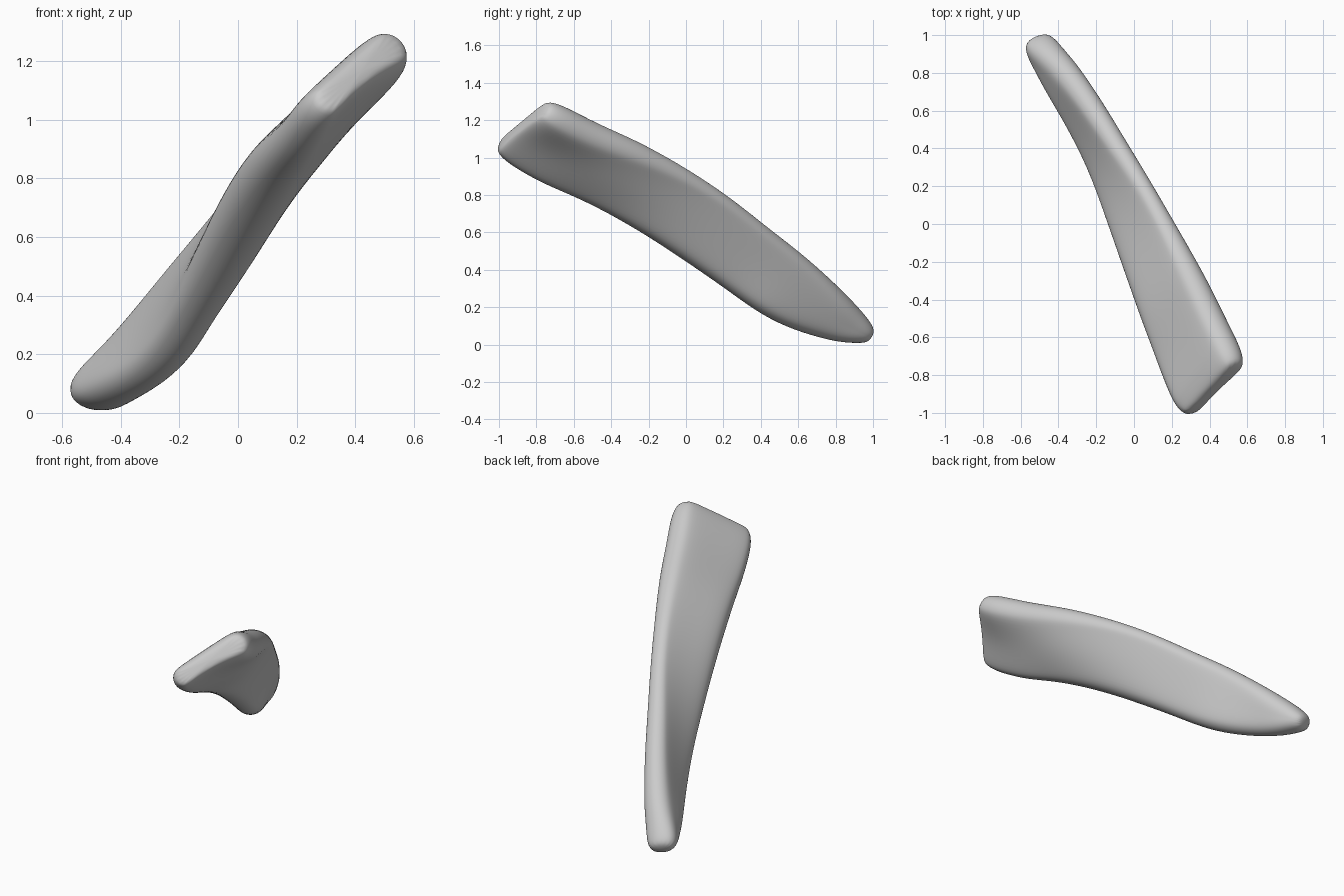
import bpy, bmesh, math
from mathutils import Vector

# Long axis of the shaft and the two directions spanning its cross-sections
AXIS = Vector((-0.40, 0.78, -0.48)).normalized()
UP = Vector((0, 0.524, 0.852)).normalized()
SIDE = AXIS.cross(UP).normalized() * -1
if SIDE.x < 0:
    SIDE = -SIDE
CENTRE = Vector((0, 0, 0.64))

# Station, upper edge (up, side, radius), lower edge (up, side, radius), hollow on the +x face
STATIONS = [
    (-1.115, 0.107, 0.085, 0.045, -0.140, -0.135, 0.040, 0.012),
    (-1.085, 0.109, 0.088, 0.075, -0.145, -0.140, 0.060, 0.025),
    (-1.01, 0.109, 0.090, 0.094, -0.147, -0.145, 0.075, 0.028),
    (-0.82, 0.120, 0.088, 0.094, -0.140, -0.125, 0.080, 0.010),
    (-0.65, 0.144, 0.090, 0.090, -0.105, -0.103, 0.090, -0.012),
    (-0.48, 0.168, 0.088, 0.085, -0.067, -0.077, 0.107, -0.020),
    (-0.20, 0.198, 0.088, 0.064, -0.050, -0.041, 0.112, -0.012),
    (0.10, 0.195, 0.082, 0.057, -0.068, -0.010, 0.102, -0.005),
    (0.40, 0.152, 0.066, 0.065, -0.103, 0.012, 0.081, 0.000),
    (0.60, 0.131, 0.056, 0.069, -0.118, 0.027, 0.083, 0.000),
    (0.80, 0.097, 0.043, 0.075, -0.110, 0.019, 0.079, 0.000),
    (1.00, 0.050, 0.023, 0.085, -0.062, -0.002, 0.084, 0.000),
    (1.13, 0.030, -0.003, 0.090, -0.030, -0.007, 0.089, 0.000),
    (1.21, 0.022, -0.013, 0.088, -0.004, -0.015, 0.087, 0.000),
    (1.26, 0.020, -0.013, 0.058, 0.000, -0.013, 0.057, 0.000),
]


def section(s, ua, ub, ur, la, lb, lr, hollow):
    """Capsule-like loop around the upper and lower edge of the shaft."""
    upper, lower = Vector((ua, ub)), Vector((la, lb))
    w = (upper - lower).normalized()
    n = Vector((-w.y, w.x))
    squash = 1 - max(0, s - 1.05) * 2.2   # the tail tip is flattened
    pts = []
    for c, r, start in ((upper, ur, -90), (lower, lr, 90)):
        for i in range(7):
            t = math.radians(start + 30 * i)
            pts.append(c + r * (squash * math.cos(t) * w + math.sin(t) * n))
        side = 1 if start < 0 else -1
        mid = (upper + lower) / 2 + n * side * (ur + lr) / 2
        pts.append(mid - n * side * (hollow if side > 0 else 0))
    return [CENTRE + AXIS * s + UP * p.x + SIDE * p.y for p in pts]


# Lofted shaft with closed ends
bm = bmesh.new()
rings = [[bm.verts.new(p) for p in section(*st)] for st in STATIONS]
for r0, r1 in zip(rings, rings[1:]):
    for i in range(len(r0)):
        j = (i + 1) % len(r0)
        bm.faces.new((r0[i], r0[j], r1[j], r1[i]))
bm.faces.new(rings[0])
bm.faces.new(rings[-1])
bmesh.ops.recalc_face_normals(bm, faces=bm.faces)

mesh = bpy.data.meshes.new("bone_shaft")
bm.to_mesh(mesh)
bm.free()
for poly in mesh.polygons:
    poly.use_smooth = True
bone = bpy.data.objects.new("bone_shaft", mesh)
bpy.context.collection.objects.link(bone)
sub = bone.modifiers.new("smooth", 'SUBSURF')
sub.levels = sub.render_levels = 2
